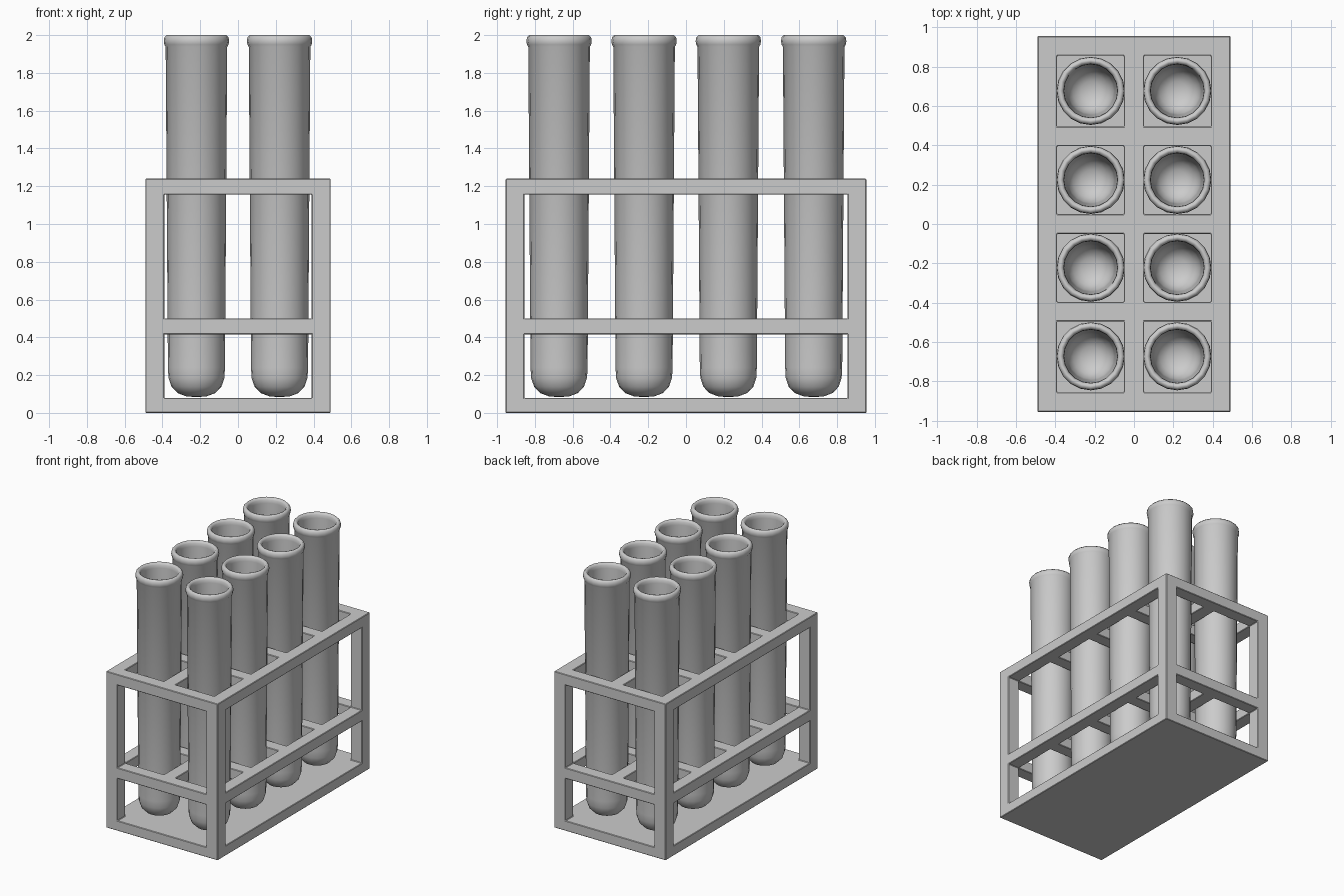
import bpy, bmesh, math

if "Cube" in bpy.data.objects:
    bpy.data.objects.remove(bpy.data.objects["Cube"])

# Grid lines of the rack; cells between them are either solid or open
XS = [-0.49, -0.39, -0.052, 0.052, 0.39, 0.49]
YS = [-0.955, -0.855, -0.495, -0.395, -0.05, 0.05, 0.395, 0.495, 0.855, 0.955]
ZS = [0.0, 0.08, 0.415, 0.5, 1.155, 1.24]


def solid(i, j, k):
    if not (0 <= i < 5 and 0 <= j < 9 and 0 <= k < 5):
        return False
    if k == 0:                                   # base plate
        return True
    if k in (2, 4):                              # shelves with square holes
        return not (i in (1, 3) and j in (1, 3, 5, 7))
    return i in (0, 4) and j in (0, 8)           # corner posts


def add_object(name, bm):
    me = bpy.data.meshes.new(name)
    bm.to_mesh(me)
    bm.free()
    ob = bpy.data.objects.new(name, me)
    bpy.context.collection.objects.link(ob)
    return ob


# Rack: one closed skin around all solid cells
bm = bmesh.new()
for i in range(5):
    for j in range(9):
        for k in range(5):
            if not solid(i, j, k):
                continue
            for ax in range(3):
                for side in (0, 1):
                    n = [i, j, k]
                    n[ax] += 2 * side - 1
                    if solid(*n):
                        continue
                    quad = []
                    for u, v in ((0, 0), (1, 0), (1, 1), (0, 1)):
                        c = [i, j, k]
                        c[ax] += side
                        c[(ax + 1) % 3] += u
                        c[(ax + 2) % 3] += v
                        quad.append(bm.verts.new((XS[c[0]], YS[c[1]], ZS[c[2]])))
                    bm.faces.new(quad if side else quad[::-1])
bmesh.ops.remove_doubles(bm, verts=bm.verts, dist=1e-4)
rack = add_object("rack", bm)
bev = rack.modifiers.new("edge_softening", 'BEVEL')
bev.width = 0.004
bev.segments = 1
bev.limit_method = 'ANGLE'

# Tube: profile (radius, height) from outer bottom over the lip to inner bottom
PROFILE = [(0, 0.083), (0.055, 0.088), (0.1, 0.105), (0.132, 0.138), (0.148, 0.185),
           (0.151, 0.24), (0.163, 1.938), (0.17, 1.95), (0.173, 1.967), (0.17, 1.988),
           (0.158, 2.0), (0.146, 1.997), (0.137, 1.985), (0.135, 1.96),
           (0.122, 0.24), (0.115, 0.19), (0.09, 0.145), (0.05, 0.122), (0, 0.115)]
SIDES = 20
bm = bmesh.new()
verts = [bm.verts.new((r, 0, z)) for r, z in PROFILE]
edges = [bm.edges.new(p) for p in zip(verts, verts[1:])]
bmesh.ops.spin(bm, geom=verts + edges, cent=(0, 0, 0), axis=(0, 0, 1),
               angle=2 * math.pi, steps=SIDES, use_duplicate=False)
bmesh.ops.remove_doubles(bm, verts=bm.verts, dist=1e-4)
bmesh.ops.recalc_face_normals(bm, faces=bm.faces)
for f in bm.faces:
    f.smooth = True
tube = add_object("test_tube", bm)

# Eight tubes, two columns of four
spots = [(x, y) for y in (-0.672, -0.222, 0.224, 0.676) for x in (-0.22, 0.22)]
for n, (x, y) in enumerate(spots):
    ob = tube
    if n:
        ob = bpy.data.objects.new("test_tube_%d" % (n + 1), tube.data)
        bpy.context.collection.objects.link(ob)
    ob.location = (x, y, 0)
